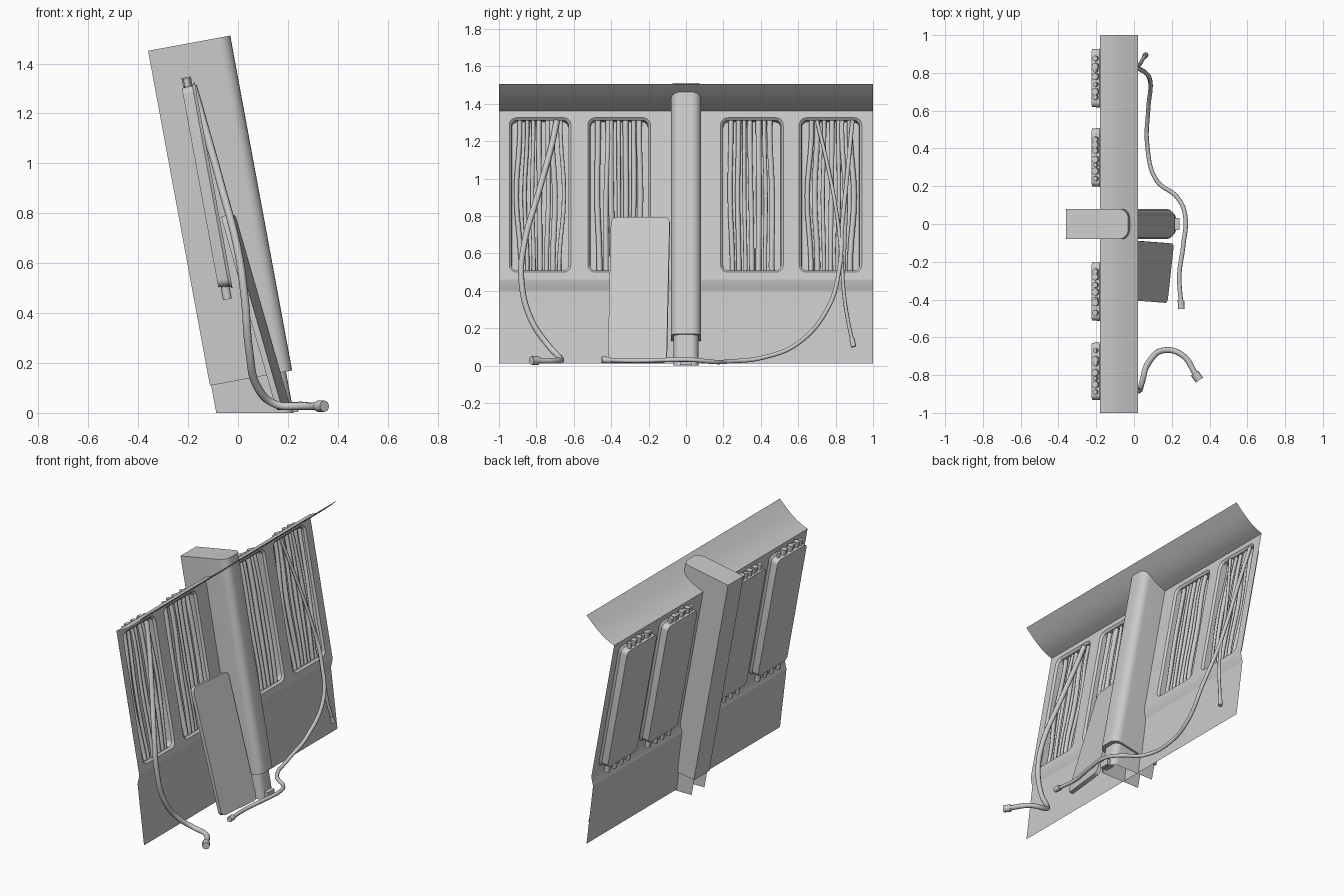
import bpy, bmesh, math, random
from mathutils import Vector as V

if "Cube" in bpy.data.objects:
    bpy.data.objects.remove(bpy.data.objects["Cube"])

random.seed(4)

# Local frame of the leaning wall: t runs up the slope, n points forward (+x)
ORIGIN = V((-0.015, 0, 0.46))
UP = V((-0.165, 0, 0.90))
LEN = UP.length
UP.normalize()
NORM = V((UP.z, 0, -UP.x))


def wall_pt(y, t, n=0.0):
    return ORIGIN + UP * t + NORM * n + V((0, y, 0))


def finish(name, bm, angle=35):
    bmesh.ops.recalc_face_normals(bm, faces=bm.faces)
    me = bpy.data.meshes.new(name)
    bm.to_mesh(me)
    bm.free()
    ob = bpy.data.objects.new(name, me)
    bpy.context.collection.objects.link(ob)
    bpy.ops.object.select_all(action='DESELECT')
    ob.select_set(True)
    bpy.context.view_layer.objects.active = ob
    bpy.ops.object.shade_smooth_by_angle(angle=math.radians(angle))
    return ob


def rounded(x0, x1, y0, y1, r, seg=5, corners=(1, 1, 1, 1)):
    """Rectangle outline with chosen corners rounded, counter-clockwise."""
    pts = []
    spec = [(x1, y0, -90), (x1, y1, 0), (x0, y1, 90), (x0, y0, 180)]
    for (cx, cy, a0), on in zip(spec, corners):
        if not on:
            pts.append((cx, cy))
            continue
        ox = cx - r if cx == x1 else cx + r
        oy = cy - r if cy == y1 else cy + r
        for i in range(seg + 1):
            a = math.radians(a0 + 90 * i / seg)
            pts.append((ox + r * math.cos(a), oy + r * math.sin(a)))
    return pts


def band(bm, a, b, closed=True):
    k = len(a)
    for i in range(k if closed else k - 1):
        j = (i + 1) % k
        bm.faces.new((a[i], a[j], b[j], b[i]))


def tube(name, paths, seg=4):
    """Sweep round tubes; paths is a list of (points, radius)."""
    bm = bmesh.new()
    for pts, r in paths:
        cu = bpy.data.curves.new(name, 'CURVE')
        cu.dimensions = '3D'
        cu.bevel_depth, cu.bevel_resolution = r, 2
        cu.resolution_u, cu.use_fill_caps = seg, True
        sp = cu.splines.new('BEZIER')
        sp.bezier_points.add(len(pts) - 1)
        for bp, p in zip(sp.bezier_points, pts):
            bp.co = p
            bp.handle_left_type = bp.handle_right_type = 'AUTO'
        ob = bpy.data.objects.new(name, cu)
        bpy.context.collection.objects.link(ob)
        bpy.context.view_layer.update()
        me = bpy.data.meshes.new_from_object(
            ob.evaluated_get(bpy.context.evaluated_depsgraph_get()))
        bm.from_mesh(me)
        bpy.data.objects.remove(ob)
        bpy.data.meshes.remove(me)
        bpy.data.curves.remove(cu)
    return finish(name, bm, 50)


# Upper wall: flat sheet with four rounded openings, each a shallow pocket
POCKETS = [(-0.945, -0.615), (-0.525, -0.19), (0.185, 0.52), (0.605, 0.94)]
T0, T1 = 0.04, 0.88
bm = bmesh.new()


def loop(pts, n=0.0):
    return [bm.verts.new(wall_pt(y, t, n)) for y, t in pts]


def ring(vs):
    return [bm.edges.new((vs[i], vs[(i + 1) % len(vs)])) for i in range(len(vs))]


edges = ring(loop([(-1, 0), (1, 0), (1, LEN), (-1, LEN)]))
rims = []
for a, b in POCKETS:
    rims.append(loop(rounded(a, b, T0, T1, 0.04)))
    edges += ring(rims[-1])
bmesh.ops.triangle_fill(bm, edges=edges, use_beauty=True)
for (a, b), rim in zip(POCKETS, rims):
    lip = loop(rounded(a + .012, b - .012, T0 + .012, T1 - .012, 0.03), -0.012)
    back = loop(rounded(a + .014, b - .014, T0 + .014, T1 - .014, 0.03), -0.055)
    band(bm, rim, lip)
    band(bm, lip, back)
    bm.faces.new(back)
finish("upper_wall", bm, 30)


# Lower skirt with step, and flared top strip
def strip(name, profile):
    bm = bmesh.new()
    rows = [[bm.verts.new((x, y, z)) for x, z in profile] for y in (-1, 1)]
    band(bm, rows[0], rows[1], closed=False)
    return finish(name, bm, 20)


strip("lower_skirt", [(0.02, 0.01), (-0.026, 0.39), (-0.027, 0.402),
                      (-0.024, 0.412), (-0.016, 0.45), (-0.015, 0.46)])
strip("top_flare", [(-0.18, 1.36), (-0.145, 1.375), (-0.105, 1.395),
                    (-0.065, 1.425), (-0.025, 1.46), (0.02, 1.505)])

# Central pillar: rounded front, square back, leaning like the wall
AX = V((-0.248, 0, 1.342))
DIR = AX.normalized()
BACK = V((-DIR.z, 0, DIR.x))
FOOT = V((0.217, 0, 0.17))


def section(d0, d1, w, r):
    # first coordinate runs forward to back
    return [FOOT + BACK * d + V((0, y, 0))
            for d, y in rounded(d0, d1, -w, w, r, 6, (0, 0, 1, 1))]


bm = bmesh.new()
pts = section(0, 0.335, 0.08, 0.05)
lo = [bm.verts.new(p) for p in pts]
hi = [bm.verts.new(p + AX) for p in pts]
band(bm, lo, hi)
bm.faces.new(hi)
inner = [bm.verts.new(p) for p in section(0.025, 0.334, 0.066, 0.04)]
band(bm, lo, inner)
finish("pillar", bm)

# Pillar base: narrower shell cut flat at the floor, open behind
bm = bmesh.new()
pts = section(0.025, 0.33, 0.066, 0.04)
pts = pts[1:] + pts[:1]
a = [bm.verts.new(p) for p in pts]
b = [bm.verts.new(p - DIR * (p.z / DIR.z)) for p in pts]
band(bm, a, b, closed=False)
finish("pillar_base", bm)

# Small outlet block at the foot of the pillar
bm = bmesh.new()
bmesh.ops.create_cube(bm, size=1)
for v in bm.verts:
    v.co = (0.215 + v.co.x * 0.05, v.co.y * 0.065, 0.024 + v.co.z * 0.04)
finish("outlet_block", bm)

# Leaning board with rounded corners
bot, top = V((0.183, -0.26, 0.015)), V((-0.04, -0.243, 0.79))
u = V((0.035, 0.32, 0)).normalized()
v = (top - bot).normalized()
n = u.cross(v).normalized()
bm = bmesh.new()
shape = rounded(-0.158, 0.158, 0, (top - bot).length, 0.03)
f, bk = ([bm.verts.new(bot + u * p + v * q + n * k) for p, q in shape] for k in (0.012, -0.012))
band(bm, f, bk)
bm.faces.new(f)
bm.faces.new(bk)
finish("leaning_board", bm)

# Pipes inside the pockets, bowed a little, with end collars outside
for k, (y0, y1) in enumerate(POCKETS):
    outer = k in (0, 3)
    paths = []
    for i in range(7):
        s = (i + 0.5) / 7
        ya = y0 + 0.045 + s * (y1 - y0 - 0.09)
        yb = ya + random.uniform(-0.012, 0.012)
        bow = (s - 0.5) * (0.05 if outer else 0.02)
        ym = (ya + yb) / 2 + bow
        dep = random.uniform(-0.035, -0.02)
        r = random.choice((0.011, 0.013, 0.015))
        paths.append(([wall_pt(ya, 0.02, -0.028), wall_pt(ya, 0.12, dep),
                       wall_pt(ym, 0.46, dep), wall_pt(yb, 0.78, dep),
                       wall_pt(yb, 0.90, -0.03)], r))
        if i % 2 == 0:
            paths.append(([wall_pt(ya, 0.0, -0.028), wall_pt(ya, 0.05, -0.028)], 0.018))
        else:
            paths.append(([wall_pt(yb, 0.87, -0.03), wall_pt(yb, 0.905, -0.03)], 0.019))
    tube(f"pocket_pipes_{k + 1}", paths)


# Loose hoses, each ending in a short nozzle
def hose(name, pts, r):
    pts = [V(p) for p in pts]
    d = (pts[-1] - pts[-2]).normalized()
    tube(name, [(pts, r), ([pts[-1] - d * 0.025, pts[-1] + d * 0.02], r * 1.45)], 8)


hose("left_hose", [(-0.18, -0.69, 1.31), (-0.14, -0.72, 1.17), (-0.07, -0.79, 0.92),
                   (0.0, -0.865, 0.65), (0.027, -0.88, 0.46), (0.045, -0.83, 0.25),
                   (0.08, -0.73, 0.10), (0.15, -0.67, 0.035), (0.25, -0.69, 0.027),
                   (0.335, -0.81, 0.027)], 0.016)
hose("long_hose", [(-0.18, 0.89, 1.31), (-0.1, 0.86, 1.0), (-0.04, 0.835, 0.75),
                   (0.03, 0.82, 0.52), (0.085, 0.76, 0.31), (0.075, 0.60, 0.12),
                   (0.07, 0.42, 0.045), (0.12, 0.23, 0.022), (0.23, 0.14, 0.02),
                   (0.27, 0.05, 0.03), (0.26, -0.12, 0.03), (0.24, -0.27, 0.026),
                   (0.25, -0.43, 0.03)], 0.012)
hose("short_hose", [(-0.18, 0.70, 1.31), (-0.125, 0.75, 1.1), (-0.06, 0.80, 0.85),
                    (0.0, 0.83, 0.6), (0.03, 0.845, 0.38), (0.045, 0.87, 0.22),
                    (0.06, 0.892, 0.12)], 0.010)
